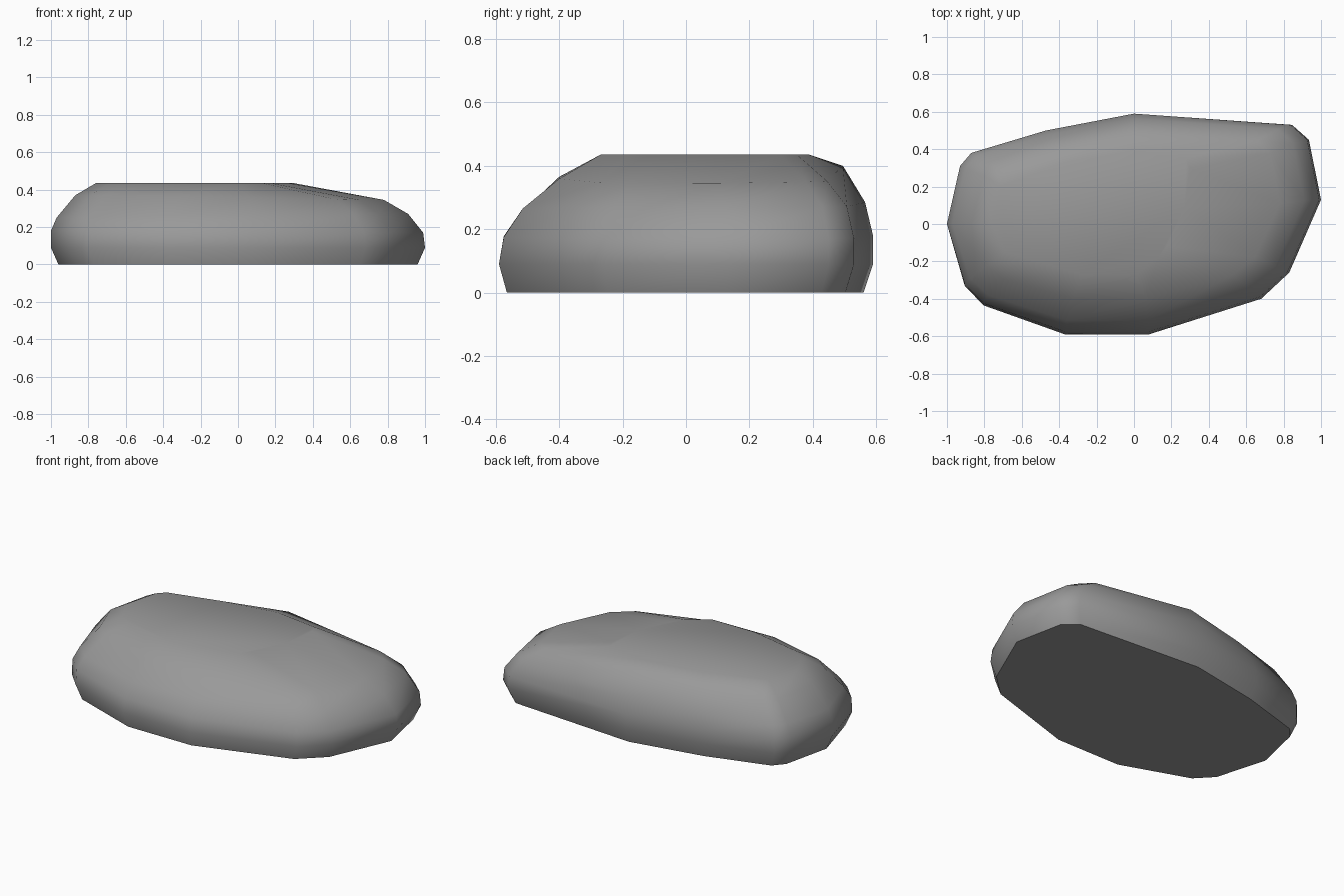
import bpy, bmesh, math

if "Cube" in bpy.data.objects:
    bpy.data.objects.remove(bpy.data.objects["Cube"])

# Widest outline of the stone, counterclockwise from the left tip
OUTLINE = [(-1, 0), (-.905, -.33), (-.805, -.435), (-.37, -.59), (.08, -.59),
           (.68, -.4), (.83, -.26), (1, .13), (.935, .45), (.845, .53),
           (0, .59), (-.47, .5), (-.87, .38), (-.93, .31)]

# Rings: left, right, front, back extents, height at each of those sides,
# and how far the right side slants back
RINGS = [(.96, .96, .565, .56, 0, 0, 0, 0, 0),
         (1, 1, .59, .59, .09, .09, .09, .09, 0),
         (1, .99, .575, .59, .18, .17, .175, .18, 0),
         (.97, .91, .515, .565, .25, .27, .265, .285, 0),
         (.87, .78, .40, .495, .37, .345, .36, .40, 0),
         (.76, .25, .27, .39, .435, .435, .435, .435, .09)]

bm = bmesh.new()
loops = []
for l, r, f, b, zl, zr, zf, zb, slant in RINGS:
    loop = []
    for x, y in OUTLINE:
        v = y / .59
        wx, wy = 8 * x * x, v * v
        z = (wx * (zr if x > 0 else zl) + wy * (zb if y > 0 else zf)) / (wx + wy)
        loop.append(bm.verts.new((x * (r + slant * v if x > 0 else l),
                                  v * (b if y > 0 else f), z)))
    loops.append(loop)

# Skin between rings, flat base and flat top
n = len(OUTLINE)
for lo, hi in zip(loops, loops[1:]):
    for i in range(n):
        j = (i + 1) % n
        bm.faces.new((lo[i], lo[j], hi[j], hi[i]))
bm.faces.new(loops[0][::-1])
bm.faces.new(loops[-1])
bmesh.ops.recalc_face_normals(bm, faces=bm.faces)

mesh = bpy.data.meshes.new("stone")
bm.to_mesh(mesh)
bm.free()
stone = bpy.data.objects.new("stone", mesh)
bpy.context.collection.objects.link(stone)

# Dark grey stone colour
grey = bpy.data.materials.new("dark_grey")
grey.diffuse_color = (.32, .32, .32, 1)
grey.use_nodes = True
grey.node_tree.nodes["Principled BSDF"].inputs["Base Color"].default_value = grey.diffuse_color
mesh.materials.append(grey)

bpy.context.view_layer.objects.active = stone
stone.select_set(True)
bpy.ops.object.shade_smooth_by_angle(angle=math.radians(50))
